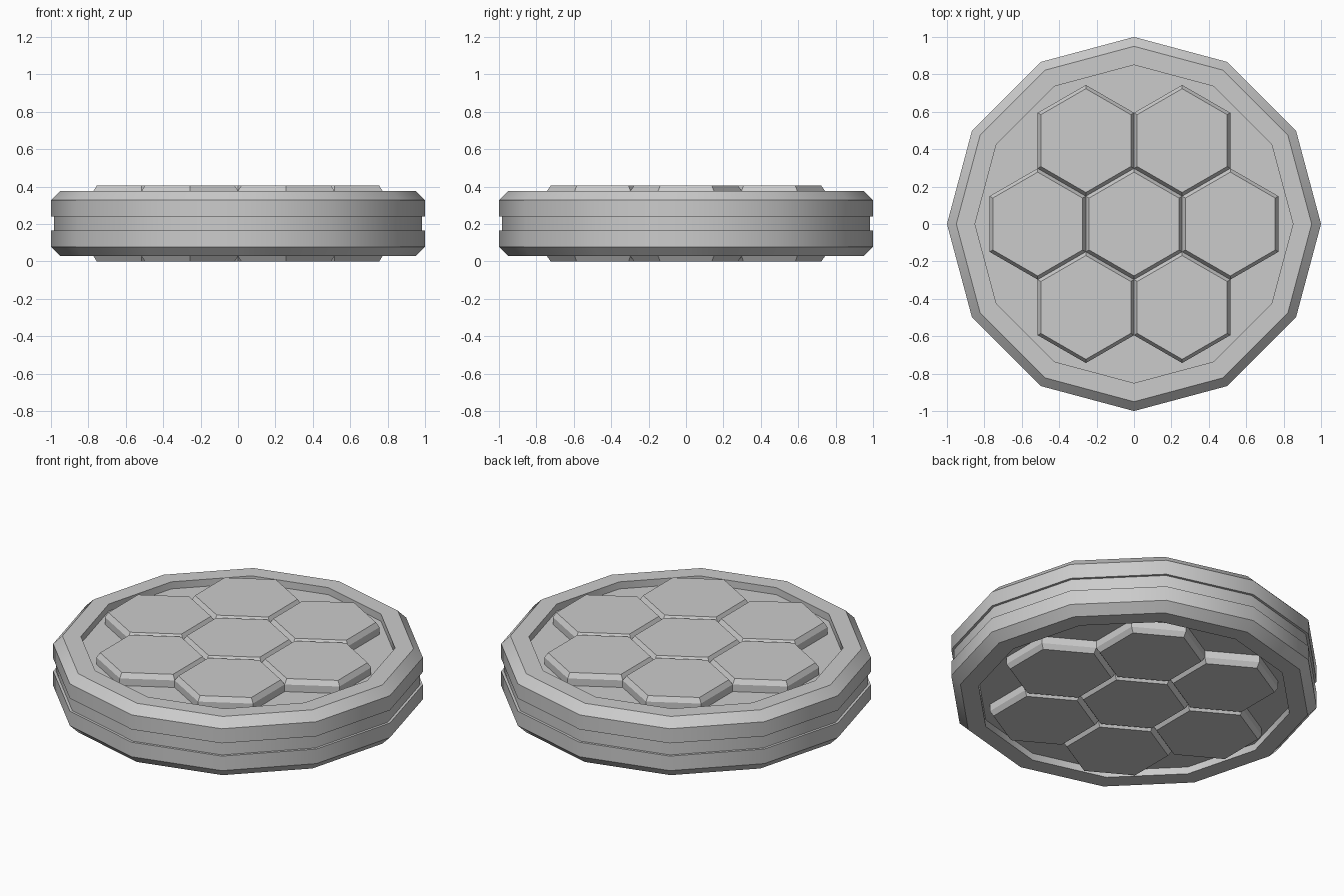
import bpy
import bmesh
from math import pi, sin, cos, radians, sqrt

if "Cube" in bpy.data.objects:
    bpy.data.objects.remove(bpy.data.objects["Cube"])

HEIGHT = 0.405
MID = HEIGHT / 2

grey = bpy.data.materials.new("plain grey")
grey.use_nodes = True
GREY = (0.6, 0.6, 0.6, 1)
grey.diffuse_color = GREY
grey.node_tree.nodes["Principled BSDF"].inputs["Base Color"].default_value = GREY


def lathe(name, profile, sides, start=0.0, center=(0, 0)):
    """Stack rings of (radius, z) into a closed, capped solid."""
    bm = bmesh.new()
    rings = []
    for r, z in profile:
        angles = [start + 2 * pi * i / sides for i in range(sides)]
        rings.append([bm.verts.new((center[0] + r * cos(a), center[1] + r * sin(a), z))
                      for a in angles])
    for low, high in zip(rings, rings[1:]):
        for i in range(sides):
            j = (i + 1) % sides
            bm.faces.new((low[i], low[j], high[j], high[i]))
    bm.faces.new(rings[0][::-1])
    bm.faces.new(rings[-1])
    bmesh.ops.recalc_face_normals(bm, faces=bm.faces)
    mesh = bpy.data.meshes.new(name)
    bm.to_mesh(mesh)
    bm.free()
    mesh.materials.append(grey)
    obj = bpy.data.objects.new(name, mesh)
    bpy.context.collection.objects.link(obj)
    return obj


# Twelve-sided body: recessed floor, rim, chamfer, wall and centre groove
upper = [(0.985, MID + 0.038), (1.0, MID + 0.038), (1.0, 0.327), (0.95, 0.377),
         (0.85, 0.377), (0.85, 0.335)]
lower = [(r, HEIGHT - z) for r, z in reversed(upper)]
body = lathe("body", lower + upper, 12)
bpy.context.view_layer.objects.active = body
body.select_set(True)
bpy.ops.object.shade_smooth_by_angle(angle=radians(35))

# Seven bevelled hexagon tiles on each face
PITCH = 0.515
RADIUS = PITCH / sqrt(3)
centers = [(0, 0)] + [(PITCH * cos(i * pi / 3), PITCH * sin(i * pi / 3)) for i in range(6)]
tile = [(RADIUS, 0.33), (RADIUS, 0.377), (RADIUS - 0.02, HEIGHT)]
for side, profile in (("top", tile), ("bottom", [(r, HEIGHT - z) for r, z in tile])):
    for n, c in enumerate(centers):
        lathe(f"{side}_hexagon_tile_{n + 1}", profile, 6, pi / 6, c)
